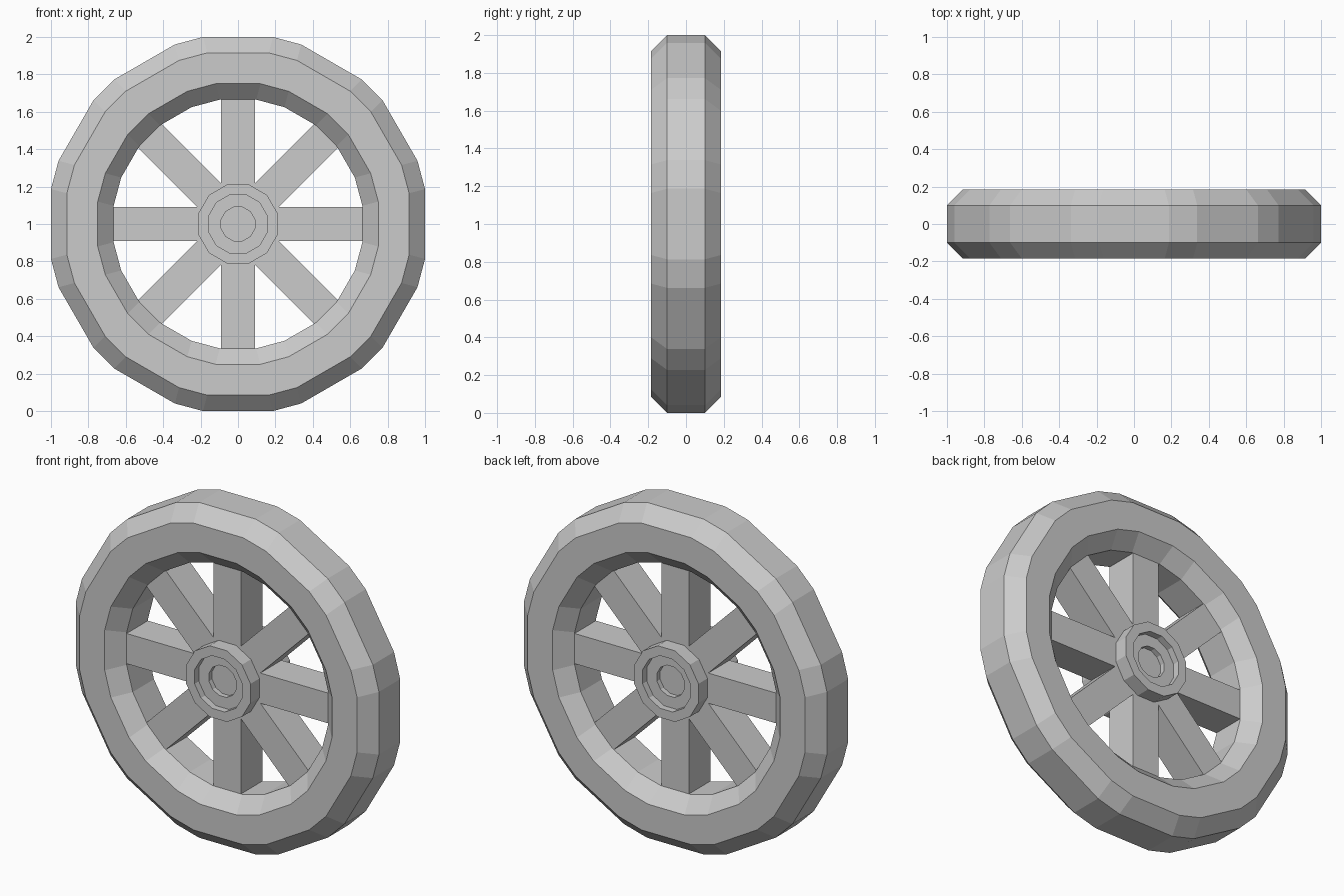
import bpy, bmesh
from math import cos, sin, tan, pi, radians
from mathutils import Matrix, Vector

if "Cube" in bpy.data.objects:
    bpy.data.objects.remove(bpy.data.objects["Cube"])

SIDES = 12
CENTRE = Vector((0, 0, 1))


def outline(apothem, y, corner):
    """12-sided loop in the XZ plane; corner > 0 cuts each corner off."""
    half = apothem * tan(pi / SIDES) - corner
    pts = []
    for i in range(SIDES):
        a = 2 * pi * i / SIDES
        normal = Vector((cos(a), 0, sin(a)))
        along = Vector((-sin(a), 0, cos(a)))
        base = CENTRE + normal * apothem + Vector((0, y, 0))
        if corner:
            pts.append(base - along * half)
        pts.append(base + along * half)
    return pts


def finish(bm, name):
    bmesh.ops.recalc_face_normals(bm, faces=bm.faces)
    mesh = bpy.data.meshes.new(name)
    bm.to_mesh(mesh)
    bm.free()
    obj = bpy.data.objects.new(name, mesh)
    bpy.context.collection.objects.link(obj)
    return obj


def lathe(name, profile, corner=0, closed=False):
    """Join the outlines of (apothem, y) profile points into a solid."""
    bm = bmesh.new()
    loops = [[bm.verts.new(p) for p in outline(r, y, corner)] for r, y in profile]
    pairs = list(zip(loops, loops[1:]))
    if closed:
        pairs.append((loops[-1], loops[0]))
    else:
        bm.faces.new(loops[0])
        bm.faces.new(loops[-1])
    for a, b in pairs:
        n = len(a)
        for i in range(n):
            j = (i + 1) % n
            bm.faces.new((a[i], a[j], b[j], b[i]))
    return finish(bm, name)


# Rim: eight-sided cross-section with chamfered corners
rim_half = [(0.665, -0.10), (0.75, -0.185), (0.915, -0.185), (1.0, -0.10)]
lathe("rim", rim_half + [(r, -y) for r, y in reversed(rim_half)],
      corner=0.081, closed=True)

# Hub: stepped recess on both faces
hub_half = [(0.09, -0.115), (0.09, -0.145), (0.157, -0.145),
            (0.157, -0.185), (0.212, -0.185)]
lathe("hub", hub_half + [(r, -y) for r, y in reversed(hub_half)])

# Spokes: eight square bars from hub into rim
for k in range(8):
    inner, outer = 0.14, 0.69
    bm = bmesh.new()
    bmesh.ops.create_cube(bm, size=1)
    place = (Matrix.Translation(CENTRE)
             @ Matrix.Rotation(radians(45 * k), 4, 'Y')
             @ Matrix.Translation(((inner + outer) / 2, 0, 0))
             @ Matrix.Diagonal((outer - inner, 0.20, 0.18, 1)))
    bm.transform(place)
    finish(bm, f"spoke_{k + 1}")
